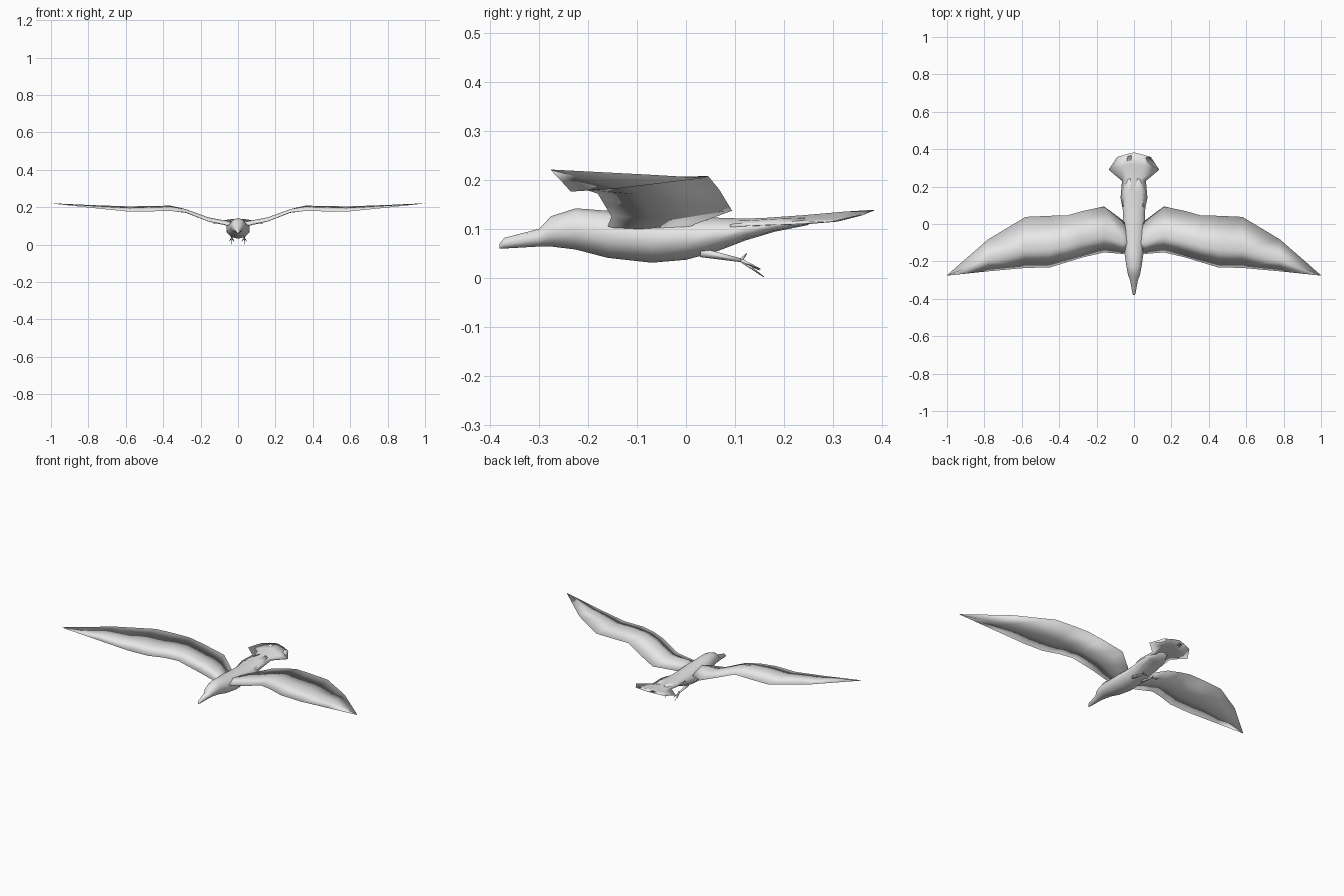
import bpy, bmesh, math
from mathutils import Vector

cube = bpy.data.objects.get("Cube")
if cube:
    bpy.data.objects.remove(cube)

grey = bpy.data.materials.new("plumage_grey")
grey.use_nodes = True
grey.diffuse_color = (0.8, 0.8, 0.8, 1)
grey.node_tree.nodes["Principled BSDF"].inputs["Base Color"].default_value = (0.8, 0.8, 0.8, 1)


def loft(name, sections):
    """Skin closed rings of equal point count and cap both ends."""
    bm = bmesh.new()
    rings = [[bm.verts.new(p) for p in s] for s in sections]
    n = len(rings[0])
    for a, b in zip(rings, rings[1:]):
        for i in range(n):
            j = (i + 1) % n
            bm.faces.new((a[i], a[j], b[j], b[i]))
    bm.faces.new(rings[0])
    bm.faces.new(rings[-1])
    bmesh.ops.remove_doubles(bm, verts=bm.verts, dist=0.0005)
    bmesh.ops.recalc_face_normals(bm, faces=bm.faces)
    for f in bm.faces:
        f.smooth = True
    mesh = bpy.data.meshes.new(name)
    bm.to_mesh(mesh)
    bm.free()
    mesh.materials.append(grey)
    obj = bpy.data.objects.new(name, mesh)
    bpy.context.collection.objects.link(obj)
    return obj


def spike(name, start, end, r0, r1):
    """Tapered five-sided rod between two points."""
    a, b = Vector(start), Vector(end)
    side = (b - a).cross(Vector((1, 0, 0))).normalized()
    ring = lambda c, r: [c + Vector((r * math.cos(t), 0, 0)) + side * r * math.sin(t)
                         for t in (math.tau * k / 5 for k in range(5))]
    return loft(name, [ring(a, r0), ring(b, r1)])


# Body, head and beak: y, half width, bottom z, top z
profile = [(-0.38, 0.004, 0.060, 0.070), (-0.37, 0.009, 0.060, 0.082),
           (-0.30, 0.022, 0.064, 0.100), (-0.275, 0.033, 0.064, 0.126),
           (-0.225, 0.043, 0.058, 0.142), (-0.16, 0.053, 0.041, 0.137),
           (-0.07, 0.064, 0.031, 0.131), (0.0, 0.064, 0.037, 0.126),
           (0.06, 0.062, 0.053, 0.123), (0.12, 0.066, 0.076, 0.121),
           (0.18, 0.060, 0.094, 0.123), (0.25, 0.030, 0.108, 0.124)]
body = []
for y, w, lo, hi in profile:
    mid, half = (lo + hi) / 2, (hi - lo) / 2
    body.append([(w * math.cos(t), y, mid + half * math.sin(t))
                 for t in (math.tau * k / 10 + math.pi / 2 for k in range(10))])
loft("body", body)

# Fanned tail: rows of (x, y, z) from the centre outwards
rows = [[(0, 0.09, 0.118), (0.035, 0.09, 0.113), (0.062, 0.09, 0.104)],
        [(0, 0.14, 0.121), (0.04, 0.14, 0.116), (0.072, 0.14, 0.107)],
        [(0, 0.24, 0.128), (0.035, 0.24, 0.117), (0.064, 0.23, 0.110)],
        [(0, 0.32, 0.135), (0.055, 0.31, 0.119), (0.135, 0.29, 0.114)],
        [(0, 0.383, 0.139), (0.045, 0.372, 0.135), (0.09, 0.358, 0.127)]]
tail = []
for row, thick in zip(rows, (0.012, 0.012, 0.008, 0.004, 0.002)):
    top = [(-x, y, z) for x, y, z in reversed(row[1:])] + row
    under = [(x, y, z - thick) for x, y, z in reversed(top[1:-1])]
    tail.append(top + under)
loft("tail", tail)

# Wings: x, leading y and z, trailing y and z, thickness
stations = [(0.02, -0.15, 0.100, -0.03, 0.088, 0.030),
            (0.06, -0.16, 0.106, 0.02, 0.110, 0.026),
            (0.16, -0.152, 0.125, 0.094, 0.137, 0.022),
            (0.28, -0.180, 0.172, 0.068, 0.180, 0.020),
            (0.36, -0.205, 0.180, 0.045, 0.208, 0.018),
            (0.45, -0.232, 0.178, 0.044, 0.207, 0.016),
            (0.58, -0.235, 0.176, 0.038, 0.204, 0.014),
            (0.78, -0.253, 0.196, -0.082, 0.211, 0.008),
            (1.0, -0.276, 0.220, -0.274, 0.221, 0.001)]
for side, label in ((1, "left"), (-1, "right")):
    wing = []
    for x, ly, lz, ty, tz, thick in stations:
        y, z = ly + 0.35 * (ty - ly), lz + 0.35 * (tz - lz)
        wing.append([(side * x, ly, lz), (side * x, y, z + thick * 0.75),
                     (side * x, ty, tz), (side * x, y, z - thick * 0.25)])
    loft(label + "_wing", wing)

    # Trailing legs with spread toes and a raised hind claw
    hip, ankle = (side * 0.032, 0.03, 0.052), (side * 0.033, 0.112, 0.036)
    spike(label + "_leg", hip, ankle, 0.010, 0.004)
    for i, (x, y, z) in enumerate([(0.020, 0.15, 0.016), (0.034, 0.159, 0.002), (0.047, 0.152, 0.018)]):
        spike(f"{label}_toe_{i + 1}", ankle, (side * x, y, z), 0.004, 0.001)
    spike(label + "_hind_claw", ankle, (side * 0.033, 0.124, 0.050), 0.004, 0.001)
